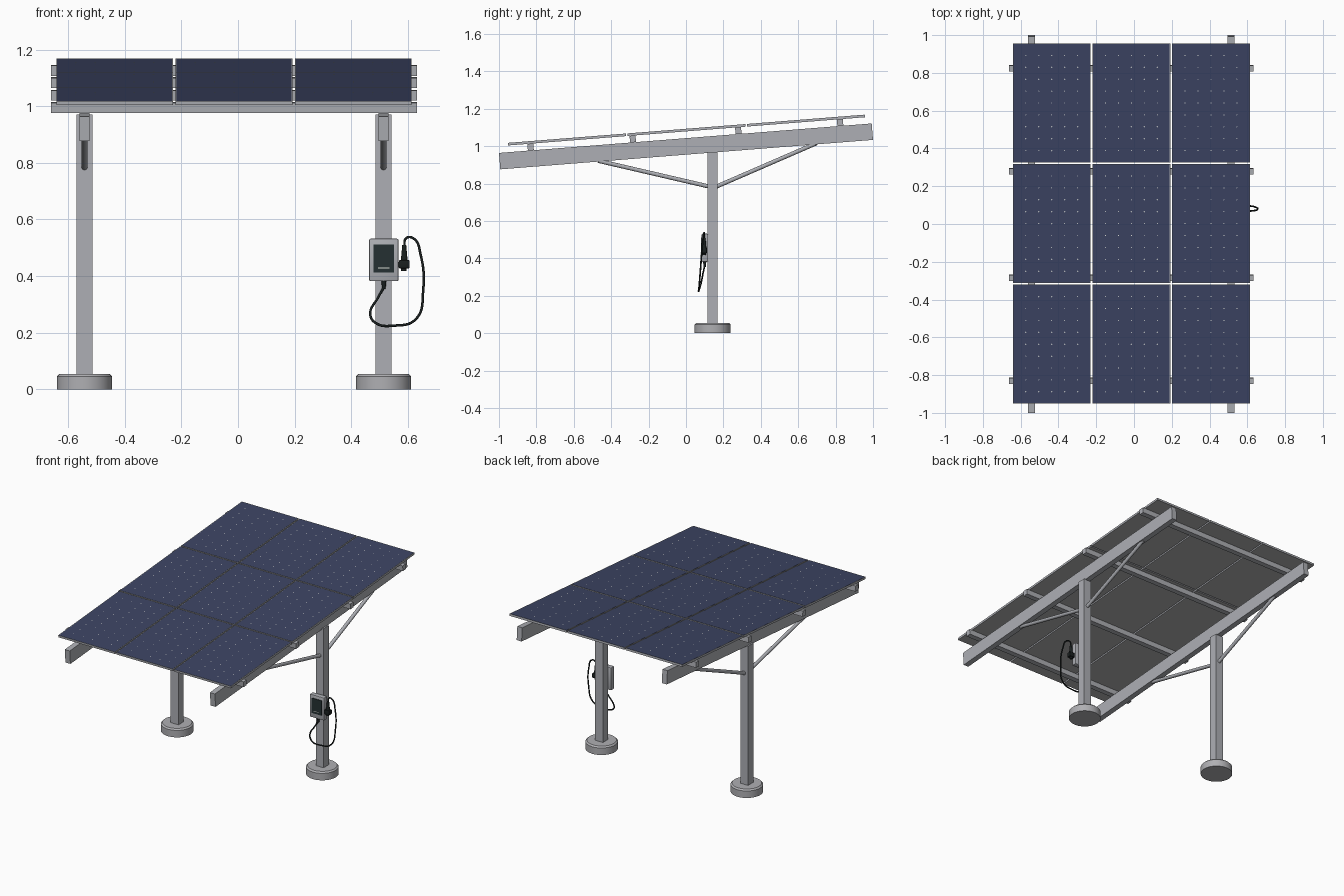
import bpy, bmesh, math
from mathutils import Matrix, Vector

cube = bpy.data.objects.get("Cube")
if cube:
    bpy.data.objects.remove(cube, do_unlink=True)


def material(name, r, g, b):
    m = bpy.data.materials.new(name)
    m.use_nodes = True
    m.diffuse_color = (r, g, b, 1)
    m.node_tree.nodes["Principled BSDF"].inputs["Base Color"].default_value = (r, g, b, 1)
    return m


STEEL = material("galvanised_steel", 0.42, 0.43, 0.46)
BASE = material("footing_grey", 0.43, 0.43, 0.45)
CELL = material("navy_cell", 0.045, 0.058, 0.125)
BACK = material("backsheet_grey", 0.42, 0.42, 0.42)
PALE = material("pale_marking", 0.75, 0.76, 0.72)
DARK = material("dark_screen", 0.018, 0.03, 0.032)
RUBBER = material("black_rubber", 0.01, 0.014, 0.014)

# Tilted roof frame: local z = 0 is the top of the main beams
TILT = Matrix.Translation((0, 0, 1.043)) @ Matrix.Rotation(math.radians(4.52), 4, 'X')
MID = -0.014
POST_X = (MID - 0.528, MID + 0.528)
POST_Y = 0.142


def finish(name, bm, mats, matrix=None, smooth=False):
    if matrix:
        bm.transform(matrix)
    me = bpy.data.meshes.new(name)
    bm.to_mesh(me)
    bm.free()
    for m in mats:
        me.materials.append(m)
    ob = bpy.data.objects.new(name, me)
    bpy.context.collection.objects.link(ob)
    if smooth:
        bpy.ops.object.select_all(action='DESELECT')
        ob.select_set(True)
        bpy.context.view_layer.objects.active = ob
        bpy.ops.object.shade_smooth_by_angle(angle=math.radians(35))
    return ob


def box_mesh(center, size):
    bm = bmesh.new()
    bmesh.ops.create_cube(bm, size=1)
    bm.transform(Matrix.Translation(center) @ Matrix.Diagonal((*size, 1)))
    return bm


def box(name, center, size, mat, matrix=None, bevel=0):
    bm = box_mesh(center, size)
    if bevel:
        bmesh.ops.bevel(bm, geom=bm.edges[:], offset=bevel, segments=2, affect='EDGES', profile=0.5)
    return finish(name, bm, [mat], matrix, smooth=bevel > 0)


def rod(name, a, b, r1, r2, mat, sides=20):
    a, b = Vector(a), Vector(b)
    d = b - a
    bm = bmesh.new()
    bmesh.ops.create_cone(bm, cap_ends=True, segments=sides, radius1=r1, radius2=r2, depth=d.length)
    turn = d.to_track_quat('Z', 'Y').to_matrix().to_4x4()
    return finish(name, bm, [mat], Matrix.Translation((a + b) / 2) @ turn, smooth=True)


# Posts, footings, braces and main beams
for side, x in zip(("right", "left"), POST_X):
    bm = bmesh.new()
    bmesh.ops.create_cone(bm, cap_ends=True, segments=40, radius1=0.097, radius2=0.097, depth=0.055)
    rim = [e for e in bm.edges if all(v.co.z > 0 for v in e.verts)]
    bmesh.ops.bevel(bm, geom=rim, offset=0.009, segments=1, affect='EDGES')
    finish(side + "_footing", bm, [BASE], Matrix.Translation((x, POST_Y, 0.0275)), smooth=True)
    box(side + "_post", (x, POST_Y, 0.51), (0.056, 0.054, 0.92), STEEL)
    box(side + "_beam", (x, -0.0035, -0.044), (0.036, 1.999, 0.088), STEEL, TILT)
    rod(side + "_front_brace", (x, POST_Y, 0.78), (x, -0.47, 0.922), 0.011, 0.011, STEEL)
    rod(side + "_back_brace", (x, POST_Y, 0.775), (x, 0.70, 1.017), 0.011, 0.011, STEEL)

# Cross rails that carry the panels
for i, y in enumerate((-0.832, -0.284, 0.282, 0.828)):
    box(f"cross_rail_{i + 1}", (MID, y, 0.018), (1.294, 0.032, 0.036), STEEL, TILT)

# Panels: metal rim, navy face, grey back, pale cell corners
W, L, THICK, BOTTOM = 0.412, 0.632, 0.014, 0.036
TOP = BOTTOM + THICK
COLS, ROWS = 6, 10
for col in range(3):
    for row in range(3):
        cx = MID + (col - 1) * 0.4215
        cy = 0.006 + (row - 1) * 0.6405
        bm = box_mesh((cx, cy, BOTTOM + THICK / 2), (W, L, THICK))
        bm.normal_update()
        caps = [f for f in bm.faces if abs(f.normal.z) > 0.9]
        bmesh.ops.inset_individual(bm, faces=caps, thickness=0.004, depth=-0.001)
        for f in caps:
            f.material_index = 1 if f.normal.z > 0 else 2
        finish(f"panel_{col + 1}_{row + 1}", bm, [STEEL, CELL, BACK], TILT)

        bm = bmesh.new()
        r = 0.0035
        for i in range(1, COLS):
            for j in range(1, ROWS):
                p = Vector((cx + (i / COLS - 0.5) * W, cy + (j / ROWS - 0.5) * L, TOP - 0.0004))
                ring = [(r, 0, 0), (0, r, 0), (-r, 0, 0), (0, -r, 0)]
                bm.faces.new([bm.verts.new(p + Vector(o)) for o in ring])
        finish(f"cell_corners_{col + 1}_{row + 1}", bm, [PALE], TILT)

# Charging box on the left post
bx, bz = POST_X[1] + 0.001, 0.457
box("charger_body", (bx, 0.101, bz), (0.104, 0.034, 0.15), STEEL, bevel=0.005)
box("charger_screen", (bx, 0.083, bz + 0.005), (0.072, 0.006, 0.098), DARK)
box("charger_stripe", (bx, 0.0797, bz - 0.028), (0.04, 0.002, 0.003), PALE)
rod("cable_gland", (bx, 0.1, 0.385), (bx, 0.1, 0.355), 0.009, 0.006, RUBBER)

# Plug and its holder beside the box
px, py = 0.587, 0.097
box("holder_arm", (0.572, py, 0.44), (0.02, 0.016, 0.018), RUBBER)
box("plug_holder", (px, py, 0.442), (0.038, 0.03, 0.03), RUBBER, bevel=0.004)
rod("plug_tip", (px - 0.002, py, 0.428), (px - 0.002, py, 0.418), 0.01, 0.01, RUBBER)
rod("plug_handle", (px, py, 0.455), (px, py, 0.51), 0.012, 0.007, RUBBER)

# Hanging cable loop
path = [(bx, 0.1, 0.36), (bx - 0.02, 0.092, 0.325), (0.467, 0.08, 0.265), (0.487, 0.071, 0.234),
        (0.55, 0.067, 0.225), (0.628, 0.07, 0.248), (0.654, 0.078, 0.35), (0.645, 0.088, 0.475),
        (0.62, 0.095, 0.533), (0.594, py, 0.534), (px, py, 0.505)]
curve = bpy.data.curves.new("cable", 'CURVE')
curve.dimensions = '3D'
curve.bevel_depth = 0.0045
curve.bevel_resolution = 2
curve.use_fill_caps = True
spline = curve.splines.new('BEZIER')
spline.bezier_points.add(len(path) - 1)
for point, co in zip(spline.bezier_points, path):
    point.co = co
    point.handle_left_type = point.handle_right_type = 'AUTO'
curve.materials.append(RUBBER)
cable = bpy.data.objects.new("cable", curve)
bpy.context.collection.objects.link(cable)
